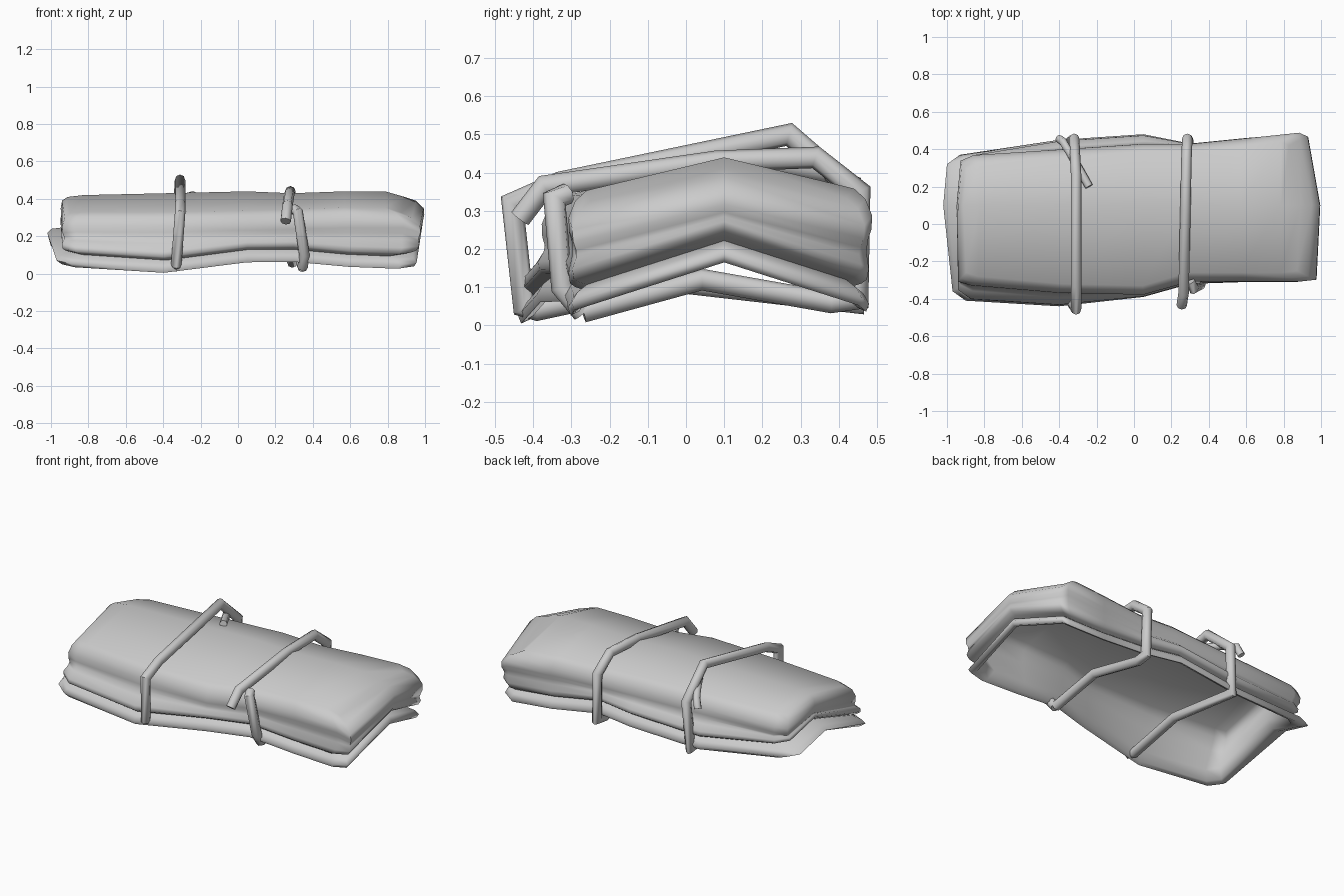
import bpy, bmesh, math
from mathutils import Vector

cube = bpy.data.objects.get("Cube")
if cube:
    bpy.data.objects.remove(cube, do_unlink=True)

RIDGE = 0.1  # y of the crease along the top

grey = bpy.data.materials.new("cloth_grey")
grey.use_nodes = True
colour = (0.6, 0.6, 0.6, 1)
grey.diffuse_color = colour
grey.node_tree.nodes["Principled BSDF"].inputs["Base Color"].default_value = colour


def finish(bm, name, angle):
    bmesh.ops.recalc_face_normals(bm, faces=bm.faces)
    mesh = bpy.data.meshes.new(name)
    bm.to_mesh(mesh)
    bm.free()
    mesh.materials.append(grey)
    ob = bpy.data.objects.new(name, mesh)
    bpy.context.collection.objects.link(ob)
    bpy.ops.object.select_all(action='DESELECT')
    ob.select_set(True)
    bpy.context.view_layer.objects.active = ob
    bpy.ops.object.shade_smooth_by_angle(angle=math.radians(angle))
    return ob


# Stations along the bundle: x, upper front/back y, lower front/back y, top/bottom lift
STATIONS = [
    (-.95, -.31, .34, -.36, .32, -.03, .03),
    (-.88, -.33, .37, -.41, .37, -.02, .03),
    (-.40, -.37, .40, -.44, .45, -.01, .01),
    (.05, -.38, .43, -.39, .48, 0, .05),
    (.30, -.31, .43, -.32, .43, -.01, .03),
    (.60, -.31, .46, -.31, .46, 0, 0),
    (.88, -.31, .49, -.31, .48, 0, -.01),
    (.97, -.30, .47, -.30, .46, -.03, 0),
]

# Fold levels down the wall: ridge z, inset, share of lower outline, left shift, right shift
LEVELS = [
    (.44, .05, 0, .01, -.05),
    (.42, .02, 0, .01, -.02),
    (.38, .002, 0, .02, .005),
    (.345, .004, .05, .02, .01),
    (.32, .012, .2, .02, .01),
    (.30, .012, .5, .02, .005),
    (.275, .002, .9, .02, 0),
    (.25, .006, 1, .015, -.01),
    (.235, .02, 1, .02, -.025),
    (.222, .04, 1, .03, -.04),
    (.21, .015, 1, -.04, -.02),
    (.188, 0, 1, -.05, -.015),
    (.165, .008, 1, 0, -.02),
    (.168, .03, 1, .02, -.025),
    (.222, .046, 1, .035, -.045),
    (.33, .035, .4, .04, -.02),
    (.40, .04, .1, .03, -.03),
    (.425, .07, 0, .03, -.06),
]


def place(station, level, side):
    x, uf, ub, lf, lb, top, low = station
    z, inset, share, left, right = level
    mix = lambda a, b: a + (b - a) * share
    y = {"front": mix(uf, lf) + inset, "back": mix(ub, lb) - inset, "ridge": RIDGE}[side]
    if side == "ridge" and abs(x) > .9:
        x += math.copysign(.02, x)
    if side == "back" and x > .9:
        x -= .045
    if side == "front" and x < -.8:
        left *= .4
    px = x * (1 - inset) + (left if x < -.8 else right if x > .8 else 0)
    slope = mix(.24, .32)
    return px, y, z + mix(top, low) - slope * abs(y - RIDGE)


# Folded blanket: stacked rings, capped by a creased sheet above and inside
bm = bmesh.new()
rows = []
for level in LEVELS:
    front = [bm.verts.new(place(s, level, "front")) for s in STATIONS]
    back = [bm.verts.new(place(s, level, "back")) for s in STATIONS]
    ends = [bm.verts.new(place(STATIONS[i], level, "ridge")) for i in (0, -1)]
    rows.append((front, back, ends, front + [ends[1]] + back[::-1] + [ends[0]]))
for a, b in zip(rows, rows[1:]):
    ra, rb = a[3], b[3]
    for i in range(len(ra)):
        j = (i + 1) % len(ra)
        bm.faces.new((ra[i], ra[j], rb[j], rb[i]))
for k in (0, -1):
    front, back, ends, _ = rows[k]
    middle = [bm.verts.new(place(s, LEVELS[k], "ridge")) for s in STATIONS[1:-1]]
    middle = [ends[0]] + middle + [ends[1]]
    for i in range(len(front) - 1):
        bm.faces.new((front[i], front[i + 1], middle[i + 1], middle[i]))
        bm.faces.new((middle[i], middle[i + 1], back[i + 1], back[i]))
finish(bm, "folded_blanket", 75)


def strap(name, points, closed=False, radius=.028, sides=8):
    """Rounded cord with mitred bends following the points."""
    pts = [Vector(p) for p in points]
    bm = bmesh.new()
    rings = []
    n = len(pts)
    for i, p in enumerate(pts):
        before = (p - pts[i - 1]).normalized() if closed or i else None
        after = (pts[(i + 1) % n] - p).normalized() if closed or i < n - 1 else None
        before, after = before or after, after or before
        along = (before + after).normalized()
        side = (Vector((1, 0, 0)) - along * along.x).normalized()
        up = along.cross(side)
        miter = min(1.5, 1 / max(.5, along.dot(after)))
        ring = []
        for k in range(sides):
            a = 2 * math.pi * k / sides
            ring.append(bm.verts.new(p + side * math.cos(a) * radius + up * math.sin(a) * radius * miter))
        rings.append(ring)
    pairs = list(zip(rings, rings[1:])) + ([(rings[-1], rings[0])] if closed else [])
    for a, b in pairs:
        for k in range(sides):
            m = (k + 1) % sides
            bm.faces.new((a[k], a[m], b[m], b[k]))
    if not closed:
        bm.faces.new(rings[0][::-1])
        bm.faces.new(rings[-1])
    finish(bm, name, 50)


# Right strap: full loop with a loose tail at the back
strap("right_strap", [
    (-.31, -.455, .32), (-.31, -.33, .375), (-.31, .27, .5), (-.32, .455, .34),
    (-.34, .44, .06), (-.33, -.04, .115), (-.33, -.39, .04), (-.33, -.425, .05)], closed=True)
strap("right_strap_tail", [
    (-.40, .455, .32), (-.38, .44, .37), (-.33, .36, .395), (-.24, .2, .42)], radius=.022)

# Left strap: upper length overhanging the front, lower length tucked beneath
strap("left_strap_upper", [
    (.255, -.435, .28), (.265, -.37, .365), (.275, .08, .43), (.28, .34, .44), (.285, .455, .35),
    (.29, .45, .07), (.29, .38, .06), (.32, .04, .12), (.345, -.27, .035)])
strap("left_strap_lower", [
    (.30, -.31, .345), (.32, -.345, .33), (.355, -.325, .1), (.345, -.27, .033)])
